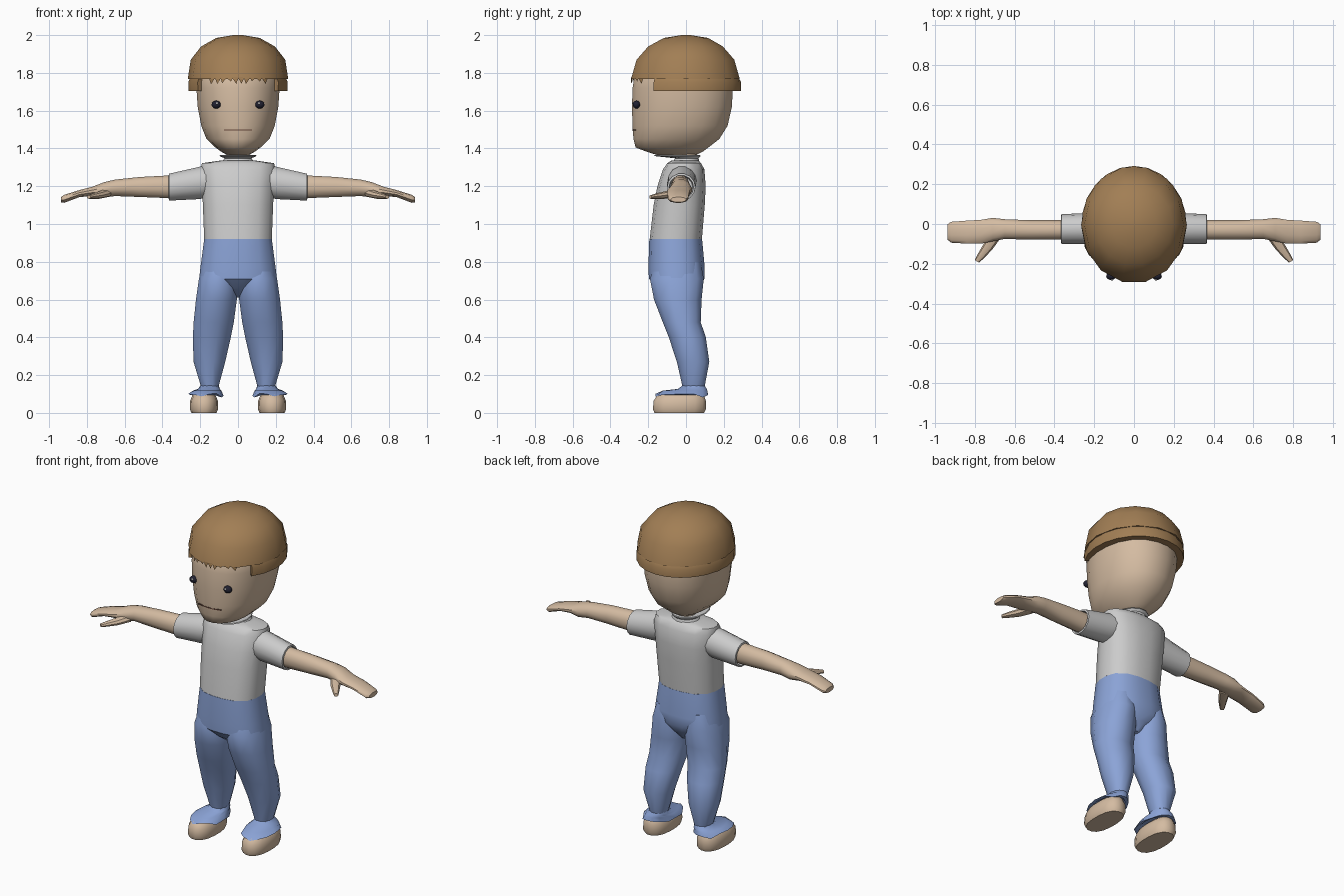
import bpy, bmesh, math, random
from mathutils import Vector

if "Cube" in bpy.data.objects:
    bpy.data.objects.remove(bpy.data.objects["Cube"])
random.seed(4)


def material(name, rgb):
    m = bpy.data.materials.new(name)
    m.diffuse_color = (*rgb, 1)
    m.use_nodes = True
    m.node_tree.nodes["Principled BSDF"].inputs["Base Color"].default_value = m.diffuse_color
    return m


SKIN = material("skin_tan", (0.66, 0.50, 0.36))
HAIR = material("hair_brown", (0.36, 0.21, 0.09))
JEANS = material("jeans_blue", (0.26, 0.37, 0.68))
DARK = material("eye_dark", (0.015, 0.015, 0.03))
WHITE = material("eye_white", (0.95, 0.95, 0.95))
LIP = material("mouth_brown", (0.13, 0.06, 0.04))


def finish(name, bm, mat=None, mirror=False, angle=40):
    bmesh.ops.recalc_face_normals(bm, faces=bm.faces)
    me = bpy.data.meshes.new(name)
    bm.to_mesh(me)
    bm.free()
    ob = bpy.data.objects.new(name, me)
    bpy.context.collection.objects.link(ob)
    if mat:
        me.materials.append(mat)
    bpy.ops.object.select_all(action='DESELECT')
    ob.select_set(True)
    bpy.context.view_layer.objects.active = ob
    bpy.ops.object.shade_smooth_by_angle(angle=math.radians(angle))
    if mirror:
        ob.modifiers.new("mirror", 'MIRROR')
    return ob


def loft(name, rings, mat=None, axis='z', n=16, power=2.0, mirror=False, angle=40):
    """Skin rounded rings; each is (position, u0, u1, v0, v1) across the axis."""
    bm = bmesh.new()
    loops = []
    for p, u0, u1, v0, v1 in rings:
        loop = []
        for i in range(n):
            a = 2 * math.pi * (i + 0.5) / n - math.pi / 2
            c, s = math.cos(a), math.sin(a)
            k = (abs(c) ** power + abs(s) ** power) ** (-1 / power)
            u = (u0 + u1) / 2 + (u1 - u0) / 2 * c * k
            v = (v0 + v1) / 2 + (v1 - v0) / 2 * s * k
            loop.append(bm.verts.new((u, v, p) if axis == 'z' else (p, u, v)))
        loops.append(loop)
    for a, b in zip(loops, loops[1:]):
        for i in range(n):
            j = (i + 1) % n
            bm.faces.new((a[i], a[j], b[j], b[i]))
    bm.faces.new(loops[0])
    bm.faces.new(loops[-1])
    return finish(name, bm, mat, mirror, angle)


def sym(rows):
    """Rings centred on x = 0: (z, half_width, y0, y1)."""
    return [(z, -w, w, y0, y1) for z, w, y0, y1 in rows]


def ball(name, centre, scale, mat):
    bm = bmesh.new()
    bmesh.ops.create_uvsphere(bm, u_segments=12, v_segments=8, radius=1)
    bmesh.ops.scale(bm, vec=scale, verts=bm.verts)
    bmesh.ops.translate(bm, vec=centre, verts=bm.verts)
    return finish(name, bm, mat, True, 60)


# Head and neck
loft("head", sym([(1.355, .04, -.12, .03), (1.383, .09, -.21, .09), (1.405, .12, -.268, .12),
                  (1.45, .168, -.28, .178), (1.52, .196, -.285, .222), (1.62, .215, -.288, .245),
                  (1.72, .222, -.285, .25), (1.78, .222, -.275, .24), (1.9, .17, -.2, .18)]),
     SKIN, n=20, power=2.2, angle=50)
loft("neck", sym([(1.30, .06, -.06, .06), (1.42, .06, -.06, .06)]), SKIN, n=12)

# Face
ball("eye", (.115, -.262, 1.632), (.025, .02, .021), DARK)
ball("eye_glint", (.111, -.279, 1.639), (.007, .005, .006), WHITE)
loft("mouth", [(x, -.289 + 2.6 * x * x, -.26, 1.494, 1.502) for x in (-.075, -.04, 0, .04, .075)],
     LIP, 'x', n=4)

# Hair cap
loft("hair_cap", sym([(1.768, .266, -.298, .292), (1.87, .25, -.268, .262), (1.94, .195, -.205, .2),
                      (1.985, .115, -.12, .12), (2.0, .025, -.025, .025)]), HAIR, n=14, angle=35)

# Hair band round the sides and back
bm = bmesh.new()
rows = []
start = math.radians(-36)
for i in range(17):
    a = start + (math.pi - 2 * start) * i / 16
    c, s = math.cos(a), math.sin(a)
    rows.append([bm.verts.new((c * rx, s * ry, z)) for rx, ry, z in
                 ((.255, .28, 1.772), (.264, .292, 1.75), (.262, .292, 1.703),
                  (.205, .235, 1.703), (.205, .235, 1.772))])
for a, b in zip(rows, rows[1:]):
    for i in range(5):
        j = (i + 1) % 5
        bm.faces.new((a[i], a[j], b[j], b[i]))
bm.faces.new(rows[0])
bm.faces.new(rows[-1])
finish("hair_band", bm, HAIR, angle=30)

# Jagged fringe over the forehead
bm = bmesh.new()
for i in range(10):
    x = -.155 + .031 * i
    pts = [(x, 1.775), (x + .034, 1.775), (x + random.uniform(.008, .026), random.uniform(1.738, 1.758))]
    bm.faces.new([bm.verts.new((px, -.291 * math.sqrt(1 - (px / .25) ** 2), pz)) for px, pz in pts])
finish("hair_fringe", bm, HAIR)

# Shirt, collar and sleeves
loft("shirt", sym([(.92, .18, -.193, .085), (1.1, .187, -.172, .1), (1.2, .191, -.152, .105),
                   (1.29, .2, -.122, .098), (1.322, .192, -.1, .08), (1.335, .1, -.08, .068)]),
     n=16, power=2.6)
loft("collar", sym([(1.32, .09, -.075, .075), (1.348, .072, -.06, .068),
                    (1.36, .098, -.175, .08), (1.365, .095, -.17, .078)]), n=14)
loft("sleeve", [(.11, -.09, .06, 1.16, 1.31), (.2, -.1, .055, 1.13, 1.306), (.365, -.1, .05, 1.122, 1.268),
                (.367, -.09, .04, 1.132, 1.258), (.33, -.085, .035, 1.138, 1.252)],
     axis='x', n=14, mirror=True)

# Arms, hands and thumbs
loft("arm", [(.28, -.075, .02, 1.14, 1.25), (.37, -.08, .02, 1.136, 1.258), (.52, -.08, .02, 1.142, 1.25),
             (.65, -.076, .025, 1.147, 1.236), (.71, -.088, .032, 1.14, 1.222), (.77, -.1, .022, 1.148, 1.198),
             (.84, -.1, .018, 1.142, 1.18), (.92, -.095, .012, 1.112, 1.155), (.937, -.08, 0, 1.115, 1.143)],
     SKIN, 'x', n=12, power=2.3, mirror=True)
bm = bmesh.new()
path = [((.695, -.05, 1.165), .032), ((.735, -.115, 1.153), .026),
        ((.765, -.155, 1.148), .020), ((.79, -.188, 1.143), .013)]
rows = []
along = Vector((.5, -.8, 0)).normalized()
side = Vector((-along.y, along.x, 0))
for p, r in path:
    rows.append([bm.verts.new(Vector(p) + side * r * math.cos(t) + Vector((0, 0, .75 * r * math.sin(t))))
                 for t in (2 * math.pi * k / 8 for k in range(8))])
for a, b in zip(rows, rows[1:]):
    for i in range(8):
        bm.faces.new((a[i], a[(i + 1) % 8], b[(i + 1) % 8], b[i]))
bm.faces.new(rows[0])
bm.faces.new(rows[-1])
finish("thumb", bm, SKIN, True)

# Trousers
loft("trouser_hips", sym([(.61, .02, -.08, .03), (.66, .1, -.15, .07), (.71, .207, -.197, .098),
                          (.77, .2, -.2, .1), (.92, .18, -.195, .086)]), JEANS, n=16, power=2.6)
loft("trouser_leg", [(.14, .102, .197, -.02, .1), (.27, .066, .237, -.05, .125), (.4, .036, .241, -.093, .107),
                     (.48, .02, .237, -.125, .08), (.6, .004, .225, -.172, .085),
                     (.71, .0, .209, -.194, .097), (.8, .03, .18, -.16, .08)],
     JEANS, n=12, power=2.3, mirror=True)

# Ragged cuffs draped over the shoes
cuff = loft("trouser_cuff", [(.145, .102, .198, -.02, .1), (.127, .096, .212, -.045, .112),
                             (.118, .088, .238, -.125, .116), (.092, .077, .264, -.165, .12),
                             (.094, .095, .25, -.145, .1), (.11, .11, .23, -.12, .09)],
            JEANS, n=14, mirror=True)
for v in cuff.data.vertices:
    if v.co.z < .0925:
        v.co.z += random.uniform(-.012, .012)

# Shoes
loft("shoe", [(0, .113, .247, -.168, .097), (.02, .105, .256, -.176, .106), (.065, .106, .254, -.172, .106),
              (.095, .12, .24, -.152, .095), (.112, .14, .22, -.12, .08)],
     SKIN, n=16, power=2.5, mirror=True)
